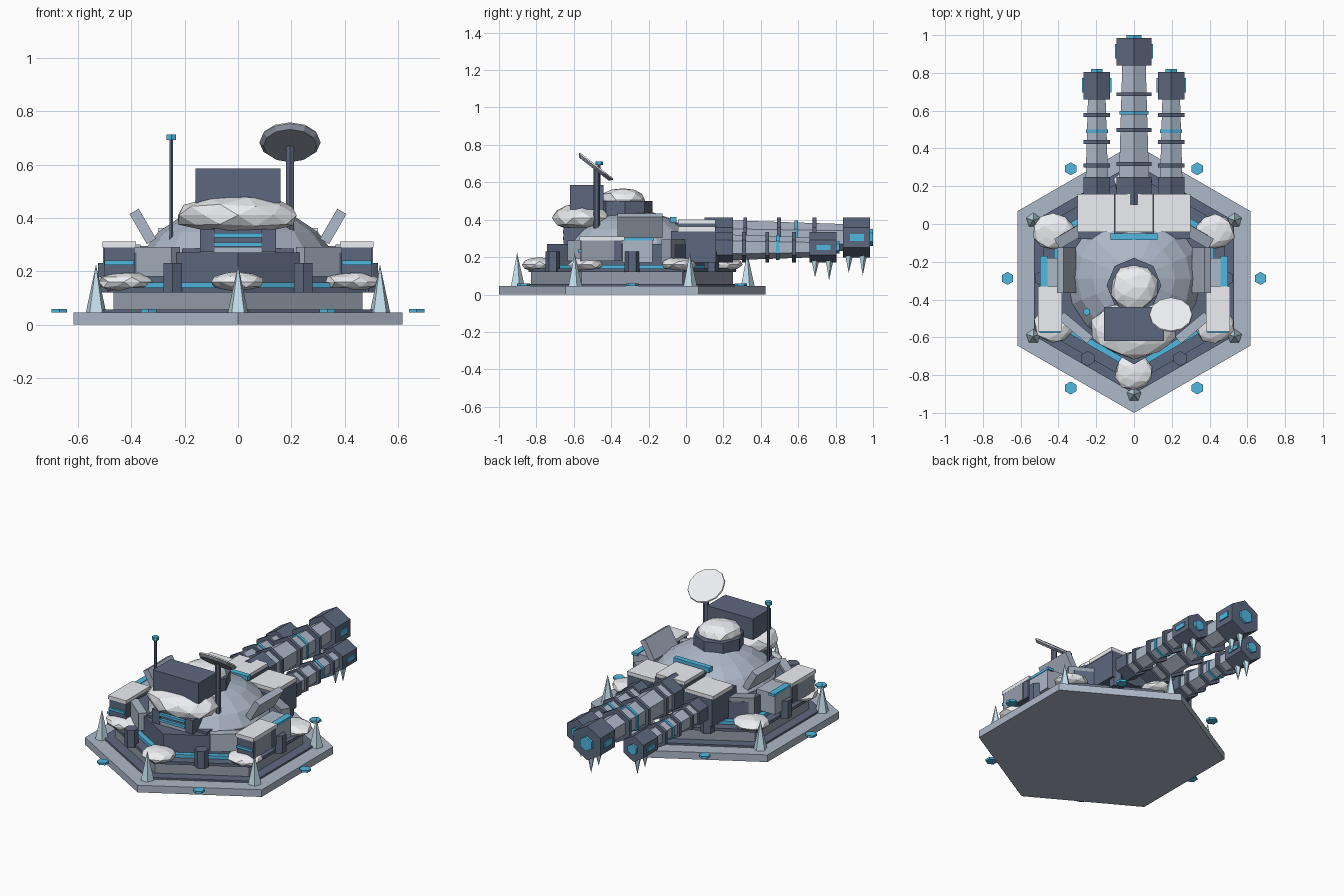
import bpy, bmesh, random
from math import pi, sin, cos, radians
from mathutils import Vector

if "Cube" in bpy.data.objects:
    bpy.data.objects.remove(bpy.data.objects["Cube"])

random.seed(4)
CY = -0.288  # centre of the fortress base in y


def mat(name, rgb):
    m = bpy.data.materials.new(name)
    m.diffuse_color = (*rgb, 1)
    m.use_nodes = True
    m.node_tree.nodes["Principled BSDF"].inputs["Base Color"].default_value = m.diffuse_color
    return m


LIGHT = mat("light_steel", (0.42, 0.48, 0.58))
MID = mat("mid_steel", (0.30, 0.34, 0.41))
SLATE = mat("slate", (0.11, 0.14, 0.21))
CYAN = mat("cyan_glow", (0.08, 0.48, 0.75))
SNOW = mat("snow", (0.85, 0.86, 0.90))
ICE = mat("ice", (0.55, 0.75, 0.85))


def finish(name, bm, loc, m, rot=(0, 0, 0)):
    bmesh.ops.recalc_face_normals(bm, faces=bm.faces[:])
    me = bpy.data.meshes.new(name)
    bm.to_mesh(me)
    bm.free()
    me.materials.append(m)
    ob = bpy.data.objects.new(name, me)
    ob.location, ob.rotation_euler = loc, rot
    bpy.context.collection.objects.link(ob)
    return ob


def lathe(name, profile, n, loc, m, rot=(0, 0, 0), phase=pi / 2):
    """n-sided solid through (radius, height) rings along local z."""
    bm = bmesh.new()
    rings = [[bm.verts.new((r * cos(phase + 2 * pi * i / n), r * sin(phase + 2 * pi * i / n), h))
              for i in range(n)] for r, h in profile]
    for a, b in zip(rings, rings[1:]):
        for i in range(n):
            j = (i + 1) % n
            bm.faces.new((a[i], a[j], b[j], b[i]))
    bm.faces.new(rings[0])
    bm.faces.new(rings[-1])
    bmesh.ops.remove_doubles(bm, verts=bm.verts[:], dist=1e-5)
    return finish(name, bm, loc, m, rot)


def box(name, loc, size, m, rot=(0, 0, 0)):
    bm = bmesh.new()
    bmesh.ops.create_cube(bm, size=1)
    bmesh.ops.scale(bm, vec=size, verts=bm.verts[:])
    return finish(name, bm, loc, m, rot)


def lump(name, loc, size, sub=2, jitter=0.08):
    bm = bmesh.new()
    bmesh.ops.create_icosphere(bm, subdivisions=sub, radius=1)
    for v in bm.verts:
        v.co *= 1 + random.uniform(-jitter, jitter)
        v.co = Vector((v.co.x * size[0], v.co.y * size[1], v.co.z * size[2]))
    return finish(name, bm, loc, SNOW)


def polar(r, deg, z=0):
    a = radians(deg)
    return (r * cos(a), CY + r * sin(a), z)


def prism(name, r, z0, z1, m, n=6, loc=(0, CY, 0), phase=pi / 2):
    return lathe(name, [(r, z0), (r, z1)], n, loc, m, phase=phase)


# Hexagonal base, tiers and hull
prism("base_plate", 0.712, 0, 0.045, LIGHT)
prism("base_trim", 0.61, 0.045, 0.056, SLATE)
prism("lower_tier", 0.54, 0.05, 0.125, MID)
prism("deck", 0.555, 0.12, 0.138, SLATE)
prism("glow_ring", 0.49, 0.138, 0.158, CYAN)
prism("hull", 0.455, 0.155, 0.27, SLATE)

# Faceted dome with collar and snow cap
lathe("dome", [(0.37 * cos(t), 0.2 + 0.25 * sin(t)) for t in
               [radians(a) for a in (0, 18, 36, 54, 72, 90)]], 16, (0, CY, 0), LIGHT)
prism("dome_collar", 0.145, 0.42, 0.50, SLATE, 8, (0, -0.325, 0))
lump("snow_cap", (0, -0.335, 0.505), (0.125, 0.125, 0.065))

# Corner spikes, corner snow, edge posts and floating pads
for k in range(6):
    a = 30 + 60 * k
    lathe("ice_spike", [(0.04, 0.045), (0, 0.225)], 5, polar(0.615, a), ICE)
    lump("snow_drift", polar(0.495, a, 0.16), (0.105, 0.095, 0.037))
    prism("edge_post", 0.04, 0.12, 0.23, SLATE, 6, polar(0.49, a + 30), radians(a))
    prism("glow_pad", 0.034, 0.045, 0.058, CYAN, 6, polar(0.67, a + 30))

# Front entrance
box("front_door", (0, -0.59, 0.22), (0.18, 0.12, 0.14), LIGHT)
box("door_lintel", (0, -0.575, 0.325), (0.2, 0.13, 0.07), SLATE)
for z in (0.3, 0.335):
    box("door_light", (0, -0.645, z), (0.175, 0.025, 0.016), CYAN)
for s in (-1, 1):
    box("door_pillar", (s * 0.115, -0.59, 0.315), (0.055, 0.13, 0.085), SLATE)
    box("door_flank", (s * 0.15, -0.565, 0.22), (0.12, 0.09, 0.13), SLATE)

# Side pods and armour
for s in (-1, 1):
    box("side_pod", (s * 0.445, -0.455, 0.235), (0.115, 0.22, 0.11), SLATE)
    box("pod_roof", (s * 0.445, -0.45, 0.3), (0.125, 0.24, 0.022), SNOW)
    box("pod_panel", (s * 0.5, -0.47, 0.235), (0.014, 0.17, 0.11), MID)
    box("pod_front_light", (s * 0.445, -0.57, 0.232), (0.11, 0.014, 0.016), CYAN)
    box("rear_pod", (s * 0.43, -0.26, 0.235), (0.13, 0.16, 0.13), LIGHT)
    box("rear_pod_light", (s * 0.478, -0.25, 0.296), (0.04, 0.16, 0.016), CYAN)
    box("armour_fin", (s * 0.357, -0.245, 0.368), (0.04, 0.24, 0.13), LIGHT, (0, s * radians(30), 0))
    box("front_armour", (s * 0.31, -0.55, 0.235), (0.2, 0.05, 0.11), LIGHT, (0, 0, s * radians(40)))
    box("rear_armour", (s * 0.33, -0.06, 0.235), (0.18, 0.06, 0.12), MID, (0, 0, -s * radians(30)))

# Roof equipment: snow bank, housing, aerial and dish
lump("roof_snow_bank", (0, -0.555, 0.41), (0.235, 0.155, 0.072))
box("roof_housing", (0, -0.53, 0.52), (0.32, 0.18, 0.13), SLATE)
lathe("aerial", [(0.008, 0.3), (0.008, 0.7)], 6, (-0.25, -0.465, 0), SLATE)
prism("aerial_tip", 0.02, 0.692, 0.712, CYAN, 6, (-0.25, -0.465, 0))
lathe("dish_post", [(0.017, 0.32), (0.017, 0.67)], 6, (0.195, -0.478, 0), SLATE)
tilt = (-radians(38), 0, 0)
lathe("dish_back", [(0.10, -0.012), (0.115, 0.004)], 12, (0.195, -0.485, 0.68), MID, tilt)
lathe("dish_face", [(0.115, 0.004), (0.112, 0.012)], 12, (0.195, -0.485, 0.68), SNOW, tilt)

# Gun mount with snow plates
box("mount_core", (0, 0.04, 0.28), (0.21, 0.24, 0.2), SLATE)
box("mount_snow_plate", (0, 0.058, 0.388), (0.2, 0.2, 0.025), SNOW)
box("mount_light", (0, -0.068, 0.4), (0.25, 0.033, 0.03), CYAN)
for s in (-1, 1):
    box("mount_side", (s * 0.2, 0.04, 0.255), (0.19, 0.24, 0.17), SLATE)
    box("mount_side_plate", (s * 0.2, 0.058, 0.35), (0.2, 0.2, 0.025), SNOW)


# Cannons along +y: sleeve, tapered hex barrel, rings, muzzle, lights, icicles
def cannon(tag, x, z, r, end, rings, glow):
    def tube(part, prof, m):
        lathe(tag + part, [(a, y) for a, y in prof], 6, (x, 0, z), m, (-pi / 2, 0, 0))
    m0 = end - 0.16
    tube("_sleeve", [(r, 0.1), (r, 0.25)], SLATE)
    tube("_barrel", [(r * 0.86, 0.2), (r * 0.66, m0 + 0.02)], LIGHT)
    for y in rings:
        tube("_ring", [(r * 1.0, y - 0.01), (r * 1.0, y + 0.01)], SLATE)
    tube("_glow_ring", [(r * 0.83, glow - 0.009), (r * 0.83, glow + 0.009)], CYAN)
    tube("_muzzle", [(r, m0), (r, end - 0.015)], SLATE)
    tube("_bore", [(r * 0.42, end - 0.02), (r * 0.42, end)], CYAN)
    for s in (-1, 1):
        box(tag + "_muzzle_light", (x + s * r * 0.88, m0 + 0.075, z), (0.012, 0.075, r * 0.34), CYAN)
    for y, h in ((m0 + 0.03, 0.08), (m0 + 0.105, 0.095)):
        lathe(tag + "_icicle", [(0.02, 0.02), (0.02, 0), (0, -h)], 5, (x, y, z - r), ICE)


cannon("main_cannon", 0, 0.305, 0.108, 1.0, (0.317, 0.497, 0.687), 0.59)
for s in (-1, 1):
    cannon("side_cannon", s * 0.197, 0.252, 0.081, 0.82, (0.31, 0.434, 0.577), 0.49)
